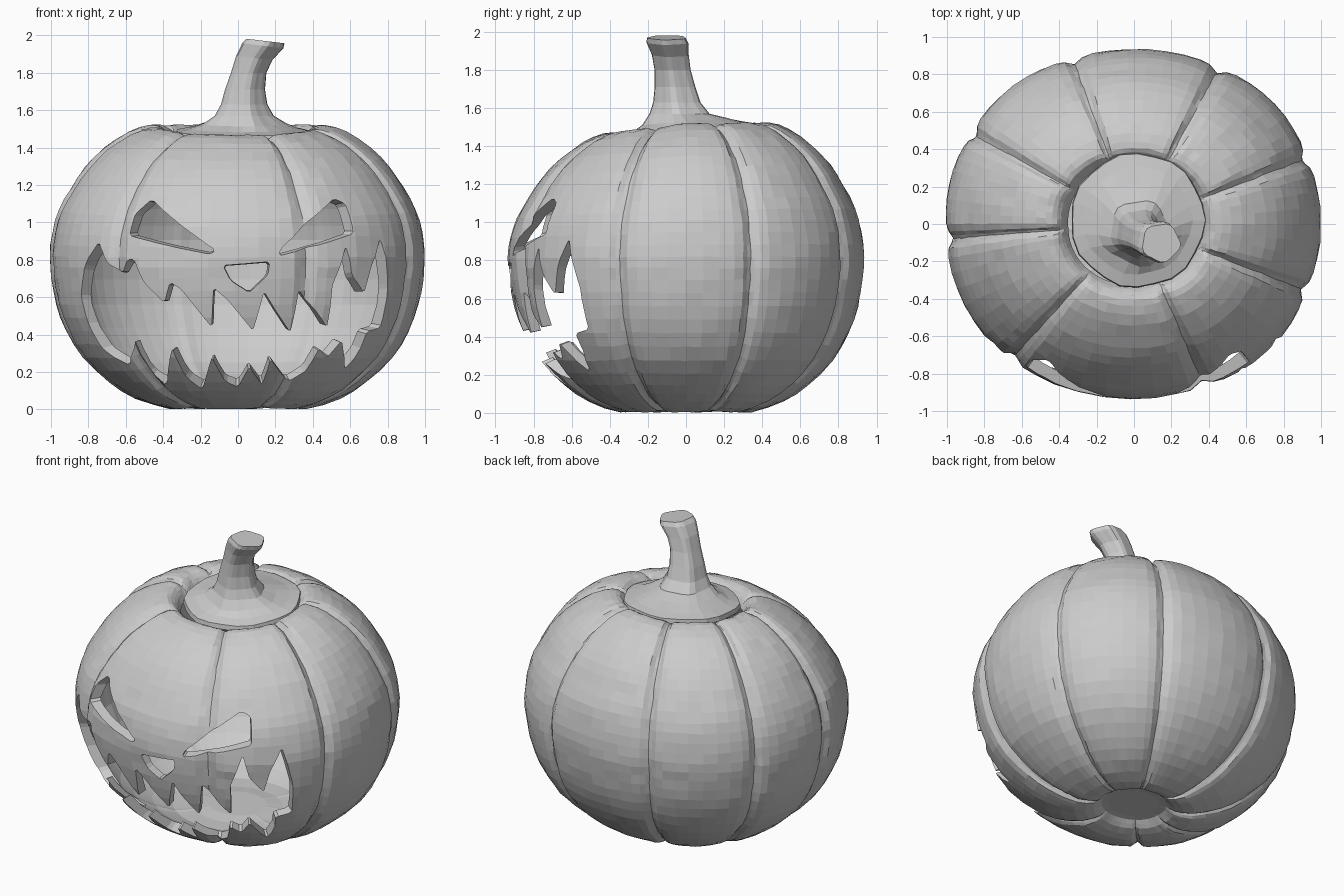
import bpy, bmesh, random
from math import sin, cos, radians, sqrt, exp, pi
from mathutils import Vector

if "Cube" in bpy.data.objects:
    bpy.data.objects.remove(bpy.data.objects["Cube"])

random.seed(4)

# shell section: outside bottom -> lid opening -> inside bottom (radius, height)
OUTER = [(.12, .06), (.20, .055), (.25, .02), (.37, .004), (.55, .06), (.685, .145), (.825, .275),
         (.915, .42), (.965, .56), (.99, .70), (1.0, .82), (.985, .95), (.95, 1.07), (.885, 1.19),
         (.81, 1.30), (.71, 1.40), (.58, 1.485), (.47, 1.52), (.41, 1.51), (.375, 1.47)]
INNER = [(.35, 1.42), (.45, 1.45), (.56, 1.42), (.68, 1.34), (.82, 1.16), (.905, .98), (.935, .82),
         (.905, .56), (.79, .33), (.64, .19), (.40, .09), (.18, .10)]
GROOVES = [-130, -68, -22.5, 22, 63, 109, 149, 185, 230]
STEPS = [0, .03, .07, .14, .25, .37, .5, .63, .75, .86, .93, .97]
Y_SCALE = .935


def catmull(pts, n=2):
    """Smooth a profile by adding points between its controls."""
    out = []
    for i in range(len(pts) - 1):
        a, b, c, d = (Vector(pts[min(max(i + k, 0), len(pts) - 1)]) for k in (-1, 0, 1, 2))
        for k in range(n):
            t = k / n
            out.append(.5 * (2 * b + (c - a) * t + (2 * a - 5 * b + 4 * c - d) * t * t
                             + (3 * b - a - 3 * c + d) * t ** 3))
    return out + [Vector(pts[-1])]


def finish(bm, name):
    bmesh.ops.recalc_face_normals(bm, faces=bm.faces)
    me = bpy.data.meshes.new(name)
    bm.to_mesh(me)
    bm.free()
    ob = bpy.data.objects.new(name, me)
    bpy.context.collection.objects.link(ob)
    return ob


def loft(bm, rings):
    """Skin closed rings of vertices."""
    for a, b in zip(rings, rings[1:]):
        for i in range(len(a)):
            j = (i + 1) % len(a)
            bm.faces.new((a[i], a[j], b[j], b[i]))


def surface_radius(z):
    for (r0, z0), (r1, z1) in zip(OUTER[3:17], OUTER[4:18]):
        if z0 <= z <= z1:
            return r0 + (r1 - r0) * (z - z0) / (z1 - z0)
    return .5


# ribbed hollow pumpkin shell
columns = []
for g0, g1 in zip(GROOVES, GROOVES[1:]):
    for t in STEPS:
        dist = min(t, 1 - t) * radians(g1 - g0)
        dent = .028 * exp(-(dist / .04) ** 2) + .012 * abs(2 * t - 1) ** 3
        columns.append((radians(g0 + t * (g1 - g0)), dent))

bm = bmesh.new()
rings = []
outer_pts, inner_pts = catmull(OUTER), catmull(INNER)
for k, p in enumerate(outer_pts + inner_pts):
    strength = min(1, max(0, (p.x - .18) / .15))
    if k >= len(outer_pts):
        strength *= .2
    ring = []
    for ang, dent in columns:
        f = 1 - dent * strength
        r = p.x * f * (1 + .018 * sin(2 * ang) ** 2)
        x, y = r * cos(ang), r * sin(ang) * Y_SCALE
        if x < 0:
            x *= 1.01
        # the crown leans down toward the face
        z = .77 + (p.y - .77) * f + (.17 if y < 0 else .01) * y * max(0, p.y - .77)
        n = .003 * strength if k < len(outer_pts) else 0
        noise = Vector([random.uniform(-n, n) for _ in range(3)])
        ring.append(bm.verts.new(Vector((x, y, z)) + noise))
    rings.append(ring)
loft(bm, rings)
for ring, z in ((rings[0], .06), (rings[-1], .10)):
    pole = bm.verts.new((0, 0, z))
    for i in range(len(ring)):
        bm.faces.new((ring[i], ring[(i + 1) % len(ring)], pole))
shell = finish(bm, "pumpkin_shell")


# carved face: outlines seen from the front (x, z), cut radially through the wall
def carve(name, outline, aim):
    pts = [Vector(p) for p in outline]
    soft = []
    for i, p in enumerate(pts):
        for q in (pts[i - 1], pts[(i + 1) % len(pts)]):
            d = q - p
            soft.append(p + d.normalized() * min(.013, .3 * d.length))
    bm = bmesh.new()
    loops = [[], []]
    for x, z in soft:
        y = -Y_SCALE * sqrt(max(.02, surface_radius(z) ** 2 - x * x))
        for loop, plane in zip(loops, (-1.35, -.25)):
            s = plane / y
            loop.append(bm.verts.new((x * s, plane, aim + (z - aim) * s)))
    loft(bm, loops)
    for loop in loops:
        bm.faces.new(loop)
    bmesh.ops.triangulate(bm, faces=bm.faces)
    cutter = finish(bm, name)
    cutter.hide_render = True
    mod = shell.modifiers.new(name, 'BOOLEAN')
    mod.operation = 'DIFFERENCE'
    mod.solver = 'EXACT'
    mod.object = cutter
    bpy.context.view_layer.objects.active = shell
    bpy.ops.object.modifier_apply(modifier=name)
    bpy.data.objects.remove(cutter)


UPPER_TEETH = [(-.82, .60), (-.80, .76), (-.73, .89), (-.69, .78), (-.62, .73), (-.58, .80),
               (-.55, .80), (-.50, .68), (-.39, .57), (-.36, .68), (-.30, .64), (-.14, .44),
               (-.13, .65), (-.05, .58), (.08, .42), (.14, .63), (.20, .53), (.28, .41),
               (.33, .64), (.40, .55), (.47, .44), (.50, .66), (.57, .87), (.60, .72), (.66, .62),
               (.70, .76), (.75, .91), (.79, .66)]
LOWER_TEETH = [(.75, .44), (.68, .42), (.64, .32), (.56, .22), (.545, .375), (.47, .28), (.43, .33),
               (.36, .21), (.27, .14), (.175, .27), (.13, .13), (.06, .23), (0, .12), (-.07, .15),
               (-.14, .28), (-.19, .11), (-.27, .17), (-.35, .33), (-.38, .13), (-.47, .19),
               (-.56, .37), (-.57, .24), (-.70, .32), (-.78, .45)]
carve("mouth_cut", UPPER_TEETH + LOWER_TEETH, .6)
carve("left_eye_cut", [(-.575, .93), (-.55, 1.05), (-.47, 1.125), (-.30, .98), (-.12, .85), (-.15, .83)], .98)
carve("right_eye_cut", [(.22, .82), (.23, .86), (.40, 1.02), (.52, 1.13), (.58, 1.10), (.61, .94)], .98)
carve("nose_cut", [(-.08, .77), (.05, .78), (.17, .79), (.16, .72), (.06, .625), (-.04, .69)], .72)

# lid with curved stem: centre x, centre y, height, radius
STEM = [(.02, .02, 1.40, .31), (.02, .02, 1.46, .36), (.02, .02, 1.49, .355), (.02, .02, 1.505, .29),
        (.03, .00, 1.53, .22), (.03, -.03, 1.57, .155), (.03, -.045, 1.63, .122),
        (.035, -.055, 1.71, .105), (.055, -.068, 1.80, .093), (.085, -.08, 1.88, .095),
        (.13, -.095, 1.945, .108), (.145, -.10, 1.97, .10)]
bm = bmesh.new()
rings = []
for k, (cx, cy, z, r) in enumerate(STEM):
    ring = []
    tilt = -.12 if k > 8 else 0
    for i in range(24):
        a = 2 * pi * i / 24
        rib = 1 + (.06 * cos(5 * a + .8) if k > 3 else .02 * cos(7 * a))
        x, y = r * rib * cos(a), r * rib * sin(a)
        ring.append(bm.verts.new((cx + x, cy + y, z + tilt * x + (.08 * y if k < 5 else 0))))
    rings.append(ring)
loft(bm, rings)
bm.faces.new(rings[0])
bm.faces.new(rings[-1])
finish(bm, "lid_and_stem")
